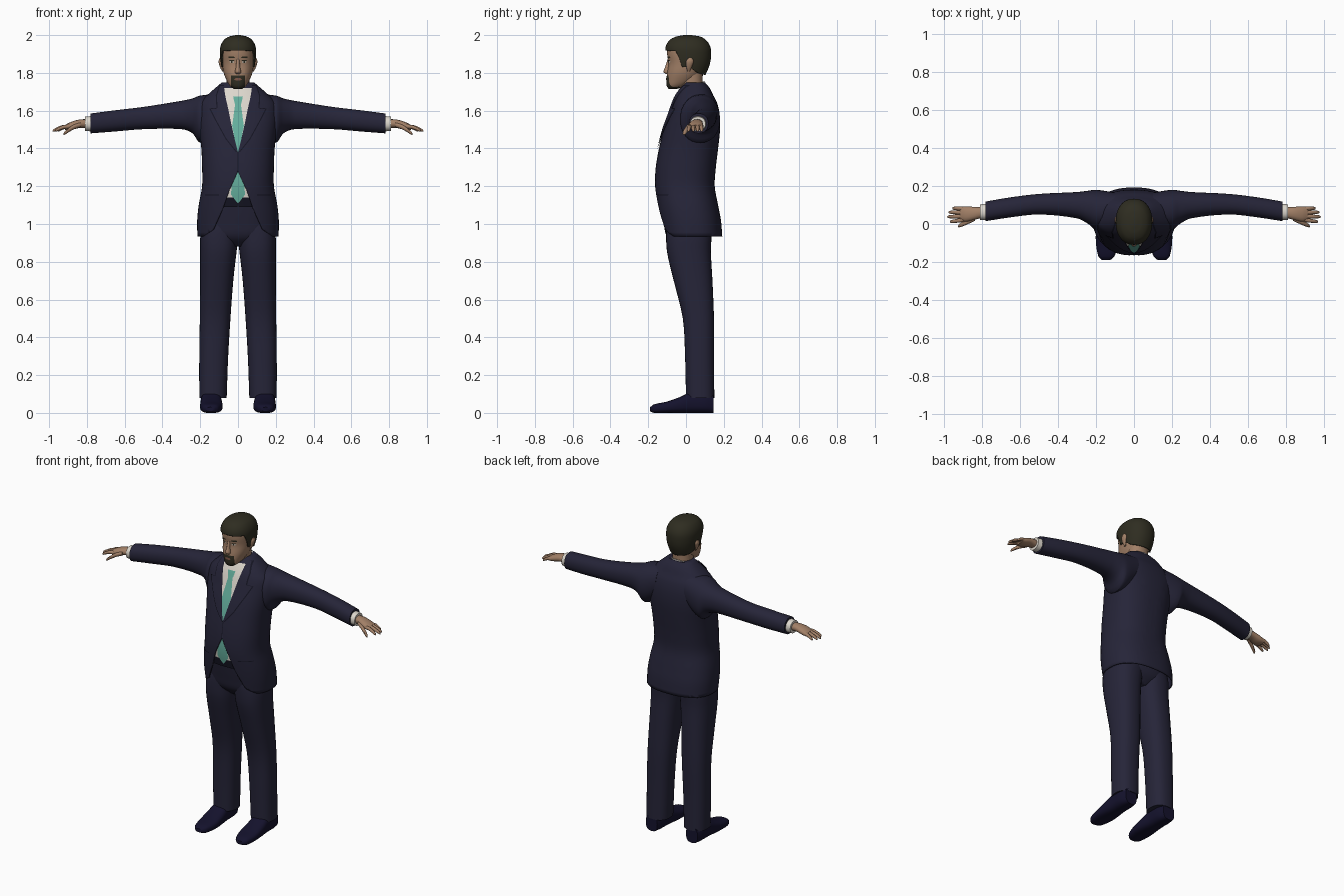
import bpy, bmesh, math
from mathutils import Vector

if "Cube" in bpy.data.objects:
    bpy.data.objects.remove(bpy.data.objects["Cube"])


def material(name, rgb):
    m = bpy.data.materials.new(name)
    m.diffuse_color = (*rgb, 1)
    m.use_nodes = True
    m.node_tree.nodes["Principled BSDF"].inputs["Base Color"].default_value = m.diffuse_color
    return m


SUIT = material("navy suit", (0.019, 0.018, 0.040))
SEAM = material("dark seam", (0.007, 0.007, 0.016))
SHIRT = material("off white shirt", (0.72, 0.68, 0.61))
TIE = material("teal tie", (0.13, 0.43, 0.34))
SKIN = material("skin", (0.36, 0.215, 0.135))
HAIR = material("dark hair", (0.028, 0.026, 0.015))
SHOE = material("dark blue leather", (0.007, 0.006, 0.026))
WHITE = material("eye white", (0.5, 0.46, 0.4))
LIP = material("lip", (0.2, 0.09, 0.06))


def finish(name, bm, mats, mirror=False, angle=45):
    me = bpy.data.meshes.new(name)
    bm.to_mesh(me)
    bm.free()
    ob = bpy.data.objects.new(name, me)
    bpy.context.collection.objects.link(ob)
    for m in mats:
        me.materials.append(m)
    me.shade_smooth()
    me.set_sharp_from_angle(angle=math.radians(angle))
    if mirror:
        mod = ob.modifiers.new("mirror", 'MIRROR')
        mod.use_mirror_merge = False
    return ob


def sample(rings, t):
    """Smooth interpolation of ring bounds along the loft axis."""
    t = min(max(t, rings[0][0]), rings[-1][0])
    i = 0
    while i < len(rings) - 2 and t > rings[i + 1][0]:
        i += 1
    a, b = rings[i], rings[i + 1]
    p, q = rings[max(i - 1, 0)], rings[min(i + 2, len(rings) - 1)]
    h = b[0] - a[0]
    u = (t - a[0]) / h
    out = []
    for k in range(1, 5):
        m0 = (b[k] - p[k]) / (b[0] - p[0]) * h
        m1 = (q[k] - a[k]) / (q[0] - a[0]) * h
        out.append((2*u**3 - 3*u**2 + 1) * a[k] + (u**3 - 2*u**2 + u) * m0
                   + (3*u**2 - 2*u**3) * b[k] + (u**3 - u**2) * m1)
    return out


def loft_mesh(rings, axis='z', p=2.2, n=32, steps=4, caps=(True, True)):
    """Superellipse rings (position, low1, high1, low2, high2) along an axis."""
    bm = bmesh.new()
    ts = [a[0] + (b[0] - a[0]) * j / steps
          for a, b in zip(rings, rings[1:]) for j in range(steps)] + [rings[-1][0]]
    loops = []
    for t in ts:
        l1, h1, l2, h2 = sample(rings, t)
        loop = []
        for j in range(n):
            c, s = math.cos(2*math.pi*j/n), math.sin(2*math.pi*j/n)
            u = (l1 + h1)/2 + (h1 - l1)/2 * math.copysign(abs(c)**(2/p), c)
            v = (l2 + h2)/2 + (h2 - l2)/2 * math.copysign(abs(s)**(2/p), s)
            loop.append(bm.verts.new({'z': (u, v, t), 'x': (t, u, v), 'y': (u, t, v)}[axis]))
        loops.append(loop)
    for a, b in zip(loops, loops[1:]):
        for j in range(n):
            bm.faces.new((a[j], a[(j+1) % n], b[(j+1) % n], b[j]))
    for flag, loop in zip(caps, (loops[0], loops[-1])):
        if flag:
            bm.faces.new(loop)
    bmesh.ops.recalc_face_normals(bm, faces=bm.faces[:])
    return bm


def loft(name, rings, mat, axis='z', p=2.2, n=32, steps=4, mirror=False):
    return finish(name, loft_mesh(rings, axis, p, n, steps), [mat], mirror)


def sym(rows):
    return [(z, -r, r, a, b) for z, r, a, b in rows]


def front(rings, p):
    """Returns the front surface y of a vertical loft."""
    def y_at(x, z):
        l1, h1, l2, h2 = sample(rings, z)
        k = min(abs(x) / h1, 0.985)
        return (l2 + h2)/2 - (h2 - l2)/2 * (1 - k**p)**(1/p)
    return y_at


def plate(name, rows, surf, off, mat, mirror=False, nx=8, sub=4):
    """Thin patch lying on a front surface; rows are (z, x_low, x_high)."""
    bm = bmesh.new()
    grid = []
    pts = [[a[k] + (b[k] - a[k]) * j / sub for k in range(3)]
           for a, b in zip(rows, rows[1:]) for j in range(sub)] + [rows[-1]]
    for z, a, b in pts:
        xs = [a + (b - a) * i / nx for i in range(nx + 1)]
        grid.append([bm.verts.new((x, surf(x, z) - off, z)) for x in xs])
    for a, b in zip(grid, grid[1:]):
        for i in range(nx):
            bm.faces.new((a[i], a[i+1], b[i+1], b[i]))
    return finish(name, bm, [mat], mirror)


def cut(bm, co, no):
    bmesh.ops.bisect_plane(bm, geom=bm.verts[:] + bm.edges[:] + bm.faces[:],
                           plane_co=Vector(co), plane_no=Vector(no))


def lerp(path, t):
    for (a, va), (b, vb) in zip(path, path[1:]):
        if a <= t <= b:
            return va + (vb - va) * (t - a) / (b - a)
    return path[0][1] if t < path[0][0] else path[-1][1]


# Jacket body with cutaway front hem
P = 2.4
jacket = sym([(.935, .215, -.125, .192), (1.02, .216, -.14, .185), (1.10, .208, -.153, .17),
              (1.2, .19, -.165, .152), (1.3, .19, -.16, .158), (1.4, .194, -.143, .17),
              (1.5, .205, -.118, .18), (1.58, .212, -.09, .178), (1.64, .203, -.07, .165),
              (1.68, .165, -.055, .145), (1.72, .12, -.03, .125), (1.75, .085, -.005, .10)])
bm = loft_mesh(jacket, p=P, n=48, caps=(False, True))
opening = [(.93, .19), (.97, .13), (1.08, .08), (1.18, .045), (1.28, 0)]
for (z0, x0), (z1, x1) in zip(opening, opening[1:]):
    for s in (-1, 1):
        cut(bm, (s*x0, 0, z0), (z1 - z0, 0, -s*(x1 - x0)))
gone = [f for f in bm.faces if f.calc_center_median().y < 0 and f.calc_center_median().z < 1.28
        and abs(f.calc_center_median().x) < lerp(opening, f.calc_center_median().z)]
bmesh.ops.delete(bm, geom=gone, context='FACES')
body = finish("jacket_body", bm, [SUIT])
solid = body.modifiers.new("cloth", 'SOLIDIFY')
solid.thickness, solid.offset = 0.006, -1

# Shirt, tie, lapels, belt and pockets
chest = front(jacket, P)
plate("shirt_front", [(1.38, 0, 0), (1.55, -.042, .042), (1.72, -.075, .075)], chest, .003, SHIRT)
plate("tie_upper", [(1.38, 0, 0), (1.43, -.014, .014), (1.52, -.031, .031), (1.635, -.015, .015),
                    (1.64, -.018, .018), (1.675, -.026, .026)], chest, .006, TIE)
lapel = [(1.38, 0, .004), (1.45, .018, .06), (1.55, .040, .115), (1.61, .052, .145),
         (1.615, .053, .108), (1.68, .068, .112), (1.735, .075, .094)]
plate("lapel_edge", [(z, a, b + .006) for z, a, b in lapel], chest, .005, SEAM, True)
plate("lapel", lapel, chest, .009, SUIT, True)
plate("shirt_lower", [(1.12, -.08, .08), (1.31, -.03, .03)], chest, -.011, SHIRT)
plate("belt", [(1.09, -.09, .09), (1.14, -.08, .08)], chest, -.0095, SEAM)
plate("tie_lower", [(1.11, -.002, .002), (1.155, -.037, .037), (1.30, -.028, .028)],
      chest, -.007, TIE)
plate("pocket_seam", [(1.15, .10, .175), (1.155, .10, .175)], chest, .003, SEAM, True)
plate("front_seam", [(1.28, -.002, .002), (1.38, -.002, .002)], chest, .003, SEAM)

# Sleeves and cuffs
loft("sleeve", [(.10, .0, .165, 1.50, 1.69), (.20, -.03, .18, 1.43, 1.68),
                (.24, -.0, .175, 1.48, 1.665), (.30, .03, .168, 1.502, 1.652),
                (.5, .05, .158, 1.502, 1.62), (.65, .035, .14, 1.49, 1.602),
                (.78, .015, .118, 1.48, 1.585)], SUIT, 'x', mirror=True)
loft("shirt_cuff", [(.76, .022, .108, 1.49, 1.573), (.81, .022, .103, 1.492, 1.568)],
     SHIRT, 'x', mirror=True)

# Hands
loft("palm", [(.79, .035, .088, 1.508, 1.555), (.84, .022, .09, 1.508, 1.553),
              (.885, .012, .092, 1.498, 1.54), (.915, .02, .09, 1.497, 1.525)],
     SKIN, 'x', n=16, mirror=True)


def finger(name, a, b, r):
    rings = []
    for t, k in ((0, 1), (.4, 1), (.8, .85), (.95, .6), (1, .2)):
        x, y, z = Vector(a).lerp(Vector(b), t)
        z += .008 * math.sin(math.pi * t)
        rings.append((x, y - r*k, y + r*k, z - r*k, z + r*k))
    loft(name, rings, SKIN, 'x', p=2, n=10, steps=2, mirror=True)


for i, (y0, y1, tip) in enumerate([(.08, .083, .955), (.06, .062, .975),
                                   (.041, .038, .982), (.022, .012, .968)]):
    finger(f"finger_{i + 1}", (.89, y0, 1.516), (tip, y1, 1.492), .0105)
finger("thumb", (.835, .03, 1.525), (.925, -.012, 1.475), .013)

# Trousers
loft("trouser_leg", [(.08, .06, .205, .0, .15), (.3, .052, .205, -.005, .148),
                     (.5, .04, .202, -.017, .148), (.7, .025, .2, -.065, .14),
                     (.85, .008, .2, -.1, .132), (.95, -.005, .198, -.105, .135),
                     (1.02, -.03, .18, -.10, .13)], SUIT, p=2.4, mirror=True)
loft("trouser_hips", sym([(.88, .05, -.05, .09), (.93, .17, -.10, .13),
                          (1.0, .19, -.118, .145), (1.1, .185, -.136, .135),
                          (1.13, .175, -.14, .13)]), SUIT, p=2.4)

# Shoes
loft("shoe", [(-.19, .125, .168, .008, .03), (-.17, .103, .187, 0, .045), (-.10, .083, .2, 0, .06),
              (-.03, .083, .2, 0, .085), (.03, .088, .196, 0, .112), (.1, .09, .195, 0, .115),
              (.145, .102, .183, 0, .10)], SHOE, 'y', p=2.8, n=24, mirror=True)

# Neck and slanted shirt collar
loft("neck", sym([(1.66, .062, -.025, .09), (1.75, .06, -.03, .088),
                  (1.82, .062, -.03, .09)]), SKIN)
bm = loft_mesh(sym([(1.67, .085, -.045, .108), (1.735, .07, -.036, .097)]), n=32)
for v in bm.verts:
    v.co.z += .35 * (v.co.y - .035)
finish("shirt_collar", bm, [SHIRT])

# Head with chin beard
head = sym([(1.716, .024, -.092, -.045), (1.73, .042, -.102, -.005), (1.76, .06, -.104, .05),
            (1.80, .076, -.1, .085), (1.85, .084, -.093, .112), (1.90, .087, -.1, .12),
            (1.94, .083, -.097, .115), (1.97, .065, -.075, .09), (1.988, .035, -.04, .06)])
bm = loft_mesh(head, n=40)
for co, no in (((.037, 0, 0), (1, 0, 0)), ((-.037, 0, 0), (1, 0, 0)), ((0, 0, 1.787), (0, 0, 1))):
    cut(bm, co, no)
for f in bm.faces:
    c = f.calc_center_median()
    f.material_index = int(c.z < 1.787 and abs(c.x) < .037 and c.y < -.03)
finish("head", bm, [SKIN, HAIR], angle=60)

# Face details
face = front(head, 2.2)
loft("nose", sym([(1.793, .011, -.104, -.08), (1.804, .016, -.119, -.08), (1.83, .011, -.111, -.08),
                  (1.875, .008, -.096, -.08)]), SKIN, p=2, n=16)
plate("mouth", [(1.760, -.012, .012), (1.766, -.021, .021), (1.772, -.012, .012)], face, .002, LIP)
plate("eye", [(1.852, .027, .037), (1.858, .019, .046), (1.865, .026, .04)], face, .002, WHITE, True)
plate("iris", [(1.853, .029, .036), (1.865, .029, .036)], face, .004, HAIR, True)
plate("upper_lid", [(1.864, .018, .048), (1.868, .024, .043)], face, .0045, HAIR, True)
plate("eyebrow", [(1.878, .014, .052), (1.887, .022, .05)], face, .003, HAIR, True)
loft("ear", [(1.808, .076, .084, .008, .02), (1.83, .078, .095, .002, .03),
             (1.86, .08, .103, .0, .04), (1.878, .082, .098, .01, .034)], SKIN, p=2, n=16, mirror=True)

# Hair shell trimmed along the hairline
bm = loft_mesh(sym([(1.765, .07, -.08, .09), (1.80, .081, -.09, .108), (1.85, .091, -.10, .127),
                    (1.90, .096, -.108, .133), (1.94, .093, -.107, .128), (1.975, .074, -.085, .105),
                    (1.993, .045, -.05, .072), (2.0, .012, -.01, .03)]), n=40, caps=(False, True))
hairline = [(-.2, 1.922), (-.055, 1.915), (-.035, 1.875), (-.02, 1.83),
            (.02, 1.83), (.06, 1.80), (.15, 1.775)]
for (y0, z0), (y1, z1) in zip(hairline, hairline[1:]):
    cut(bm, (0, y0, z0), (0, z0 - z1, y1 - y0))
gone = [f for f in bm.faces
        if f.calc_center_median().z < lerp(hairline, f.calc_center_median().y)]
bmesh.ops.delete(bm, geom=gone, context='FACES')
shell = finish("hair", bm, [HAIR], angle=60)
solid = shell.modifiers.new("thickness", 'SOLIDIFY')
solid.thickness, solid.offset = 0.008, -1
